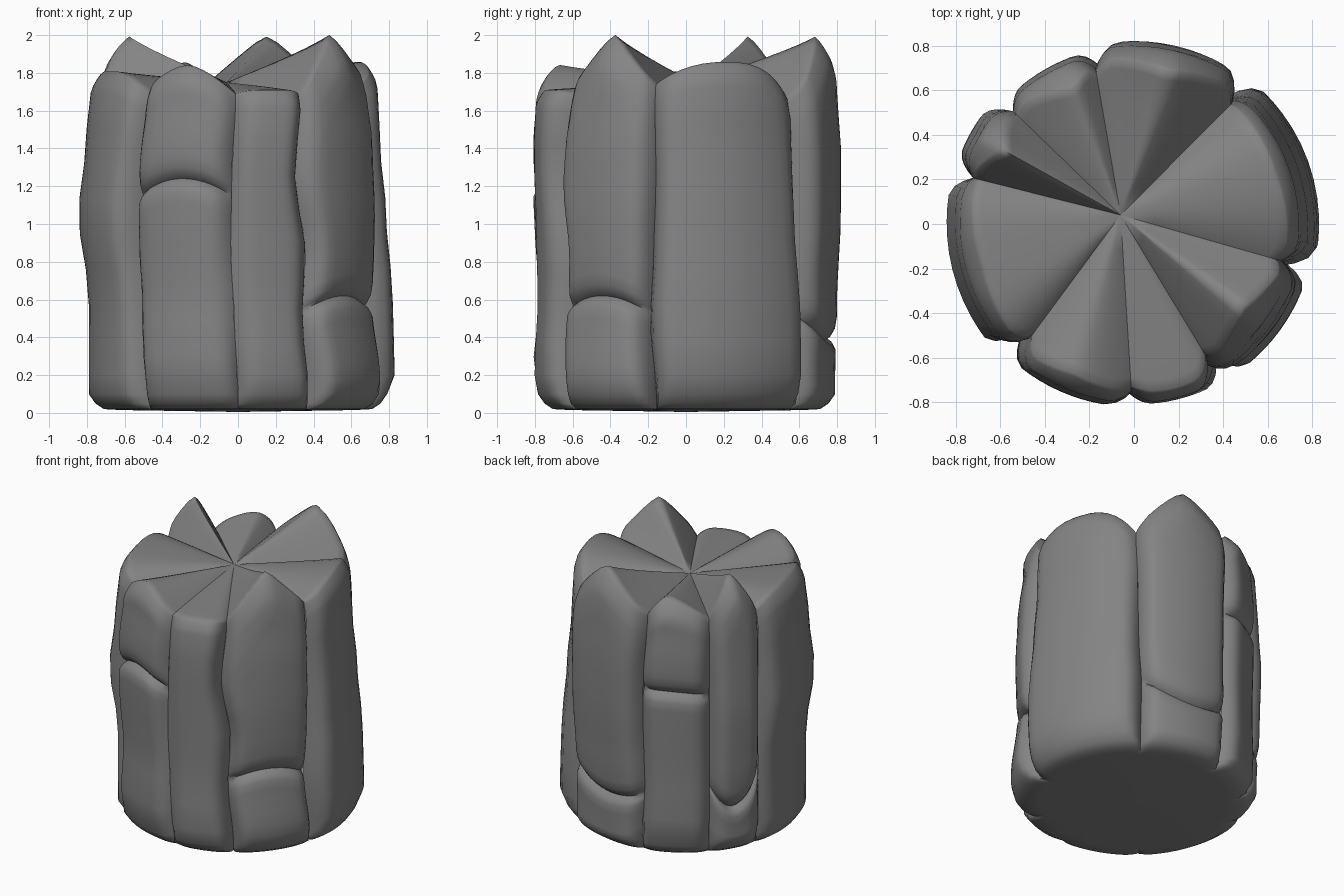
import bpy, bmesh
from math import sin, cos, pi, radians

if "Cube" in bpy.data.objects:
    bpy.data.objects.remove(bpy.data.objects["Cube"])

# Grooves between the lobes: angle, radius, rim height, sideways drift in degrees going up
CALM = (0, 0, 0, 0, 0)
RIGHT_DRIFT = (1.4, -1, .5, 1.5, 1)
GROOVES = [(-15, .68, 1.74, RIGHT_DRIFT), (52, .71, 1.66, (1.5, 2, .5, 0, -1)),
           (102, .72, 1.73, (-.5, 1, 0, 0, 2)), (137, .74, 1.72, CALM), (164, .75, 1.72, CALM),
           (228, .70, 1.69, (0, -3, -4, -3.5, -.5)), (270, .75, 1.69, (0, -1.5, -3, -2.5, -1)),
           (299, .69, 1.68, (3.4, .5, 2, -3.2, -.4)), (345, .68, 1.74, RIGHT_DRIFT)]
# Lobes: name, radii going up, peak height, peak radius, crown power, peak shift, shoulder, crack heights
LOBES = [
    ("right_lobe", (.83, .82, .785, .755, .74), 1.86, .67, 2.6, 0, .11, None),
    ("back_lobe", (.79, .80, .82, .82, .80), 2.00, .70, 1.25, 0, .17, (.52, .39, .43)),
    ("back_left_lobe", (.80, .79, .80, .80, .78), 1.86, .66, 1.5, -.4, .13, (1.2, 1.2, 1.17)),
    ("left_back_spike_lobe", (.81, .83, .84, .82, .80), 2.00, .66, 1.3, 0, .18, (.52, .36, .66)),
    ("left_lobe", (.79, .79, .845, .81, .78), 1.81, .70, 4, 0, .11, None),
    ("front_left_lobe", (.82, .79, .82, .82, .80), 1.845, .72, 1.6, 0, .11, (1.12, 1.24, 1.15)),
    ("front_lobe", (.81, .79, .80, .81, .80), 1.71, .76, 4, 0, .09, None),
    ("front_right_lobe", (.81, .77, .78, .765, .73), 2.01, .61, 1.2, 0, .2, (.54, .62, .53)),
]
APEX = (-.06, .04, 1.75)
LEVELS = (.2, .6, 1.05, 1.4, 1.7)
DRIFT_LEVELS = (.1, .5, .85, 1.25, 1.65)
N = 9


def lerp(a, b, t):
    return a + (b - a) * t


def sample(levels, values, z):
    # smooth interpolation through a few heights
    if z <= levels[0]:
        return values[0]
    for i in range(len(levels) - 1):
        if z <= levels[i + 1]:
            t = (z - levels[i]) / (levels[i + 1] - levels[i])
            return lerp(values[i], values[i + 1], t * t * (3 - 2 * t))
    return values[-1]


def groove_angle(g, z):
    return radians(g[0] + sample(DRIFT_LEVELS, g[3], z))


def column(g0, g1, lobe, u):
    """Points of one vertical strip, from the base centre up the side to the apex."""
    name, radii, peak, peak_r, power, shift, shoulder, crack = lobe
    w = (u + 1) / 2
    half = radians(g1[0] - g0[0]) / 2
    edge = max(0, 1 - (1 - abs(u)) * half * .78 / .11) ** 2
    groove_r = lerp(g0[1], g1[1], w)
    rim = lerp(g0[2], g1[2], w)
    off = abs(u - shift) / (1 - shift if u > shift else 1 + shift)   # 0 at peak, 1 at grooves
    rim += (peak - rim) * (1 - off ** power)
    rows = [(.62, .015), (.71, .02), (.755, .05), (.79, .1)]   # rounded base
    side = []
    if crack:
        mid = crack[1]
        zc = lerp(crack[0], crack[2], w) + (mid - (crack[0] + crack[2]) / 2) * (1 - u * u)
        side += [(lerp(.1, zc - .12, k / 5), 0) for k in range(1, 6)]
        side += [(zc - .06, 0), (zc - .025, .018), (zc, .055), (zc + .02, .03), (zc + .06, .008)]
        start = zc + .12
    else:
        start = .2
    top = rim - shoulder
    side += [(lerp(start, top, k / 8), 0) for k in range(9)]
    pts = [(0, 0, .005)]

    def add(r, z):
        a = lerp(groove_angle(g0, z), groove_angle(g1, z), w)
        pts.append((r * cos(a), r * sin(a), z))

    for cap, z in rows:
        add(min(cap, lerp(radii[0], groove_r, edge)) - .02 * edge, z)
    for z, dip in side:
        add(lerp(sample(LEVELS, radii, z) - dip, groove_r - dip * .4, edge), z)
    # rounded shoulder up to the rim
    r_top = sample(LEVELS, radii, top)
    r_rim = lerp(peak_r, r_top - .05, min(1, off * 1.3))
    for t in (.35, .65, .88, 1):
        r = lerp(r_top, r_rim, t ** 1.5)
        add(lerp(r, groove_r - .02 * t, edge), lerp(top, rim, t))
    # crown folds running in to the apex, sagging a little on the way
    x, y, z = pts[-1]
    for t in (.06, .14, .25, .4, .6, .8, 1):
        pts.append((lerp(x, APEX[0], t), lerp(y, APEX[1], t), lerp(z, APEX[2], t ** .85)))
    return pts


grey = bpy.data.materials.new("dark_grey")
grey.diffuse_color = (.23, .23, .23, 1)
grey.use_nodes = True
grey.node_tree.nodes["Principled BSDF"].inputs["Base Color"].default_value = grey.diffuse_color

for i, lobe in enumerate(LOBES):
    bm = bmesh.new()
    cols = []
    for k in range(-N, N + 1):
        u = sin(pi / 2 * k / N)
        cols.append([bm.verts.new(p) for p in column(GROOVES[i], GROOVES[i + 1], lobe, u)])
    for a, b in zip(cols, cols[1:]):
        for j in range(len(a) - 1):
            bm.faces.new((a[j], b[j], b[j + 1], a[j + 1]))
    bmesh.ops.remove_doubles(bm, verts=bm.verts, dist=.0005)
    # soften the crown ridges so the folds read as rounded
    crown = [v for v in bm.verts if v.co.z > 1.7 and not v.is_boundary
             and v.co.xy.length > .1]
    bmesh.ops.smooth_vert(bm, verts=crown, factor=.3, use_axis_x=True,
                          use_axis_y=True, use_axis_z=True)
    mesh = bpy.data.meshes.new(lobe[0])
    bm.to_mesh(mesh)
    bm.free()
    mesh.materials.append(grey)
    obj = bpy.data.objects.new(lobe[0], mesh)
    bpy.context.collection.objects.link(obj)
    bpy.ops.object.select_all(action='DESELECT')
    bpy.context.view_layer.objects.active = obj
    obj.select_set(True)
    bpy.ops.object.shade_smooth_by_angle(angle=radians(80))
